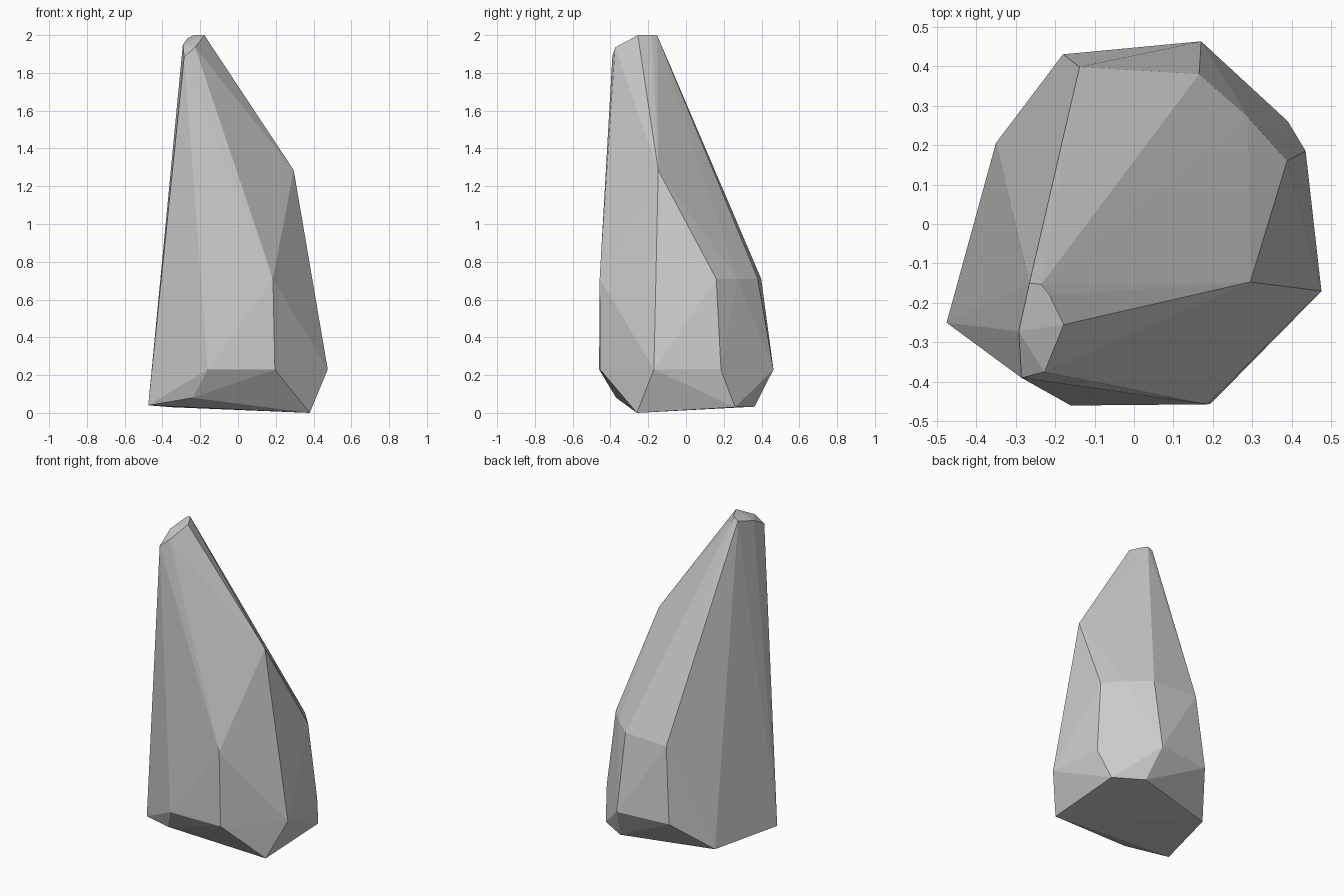
import bpy, bmesh

# Corner rings of the faceted standing stone, bottom to top
base = [(-0.475, -0.25, 0.04), (-0.24, -0.37, 0.08), (0.38, -0.26, 0.0),
        (0.39, 0.26, 0.03), (0.215, 0.363, 0.033), (-0.35, 0.205, 0.03)]
belt = [(x, y, 0.23) for x, y in [(-0.16, -0.46), (0.195, -0.455), (0.475, -0.17),
        (0.435, 0.185), (0.17, 0.463), (-0.18, 0.43)]]
waist = [(x, y, 0.71) for x, y in [(0.185, -0.457), (0.388, 0.16), (0.288, 0.272),
         (0.165, 0.38), (-0.138, 0.398)]]
shoulder = [(0.295, -0.147, 1.285)]
tip = [(-0.285, -0.39, 1.885), (-0.227, -0.375, 1.935), (-0.178, -0.255, 2.0),
       (-0.215, -0.18, 2.0), (-0.235, -0.153, 2.0), (-0.265, -0.15, 1.985),
       (-0.292, -0.272, 1.95)]

# Wrap the corners in a convex skin, flat shaded
bm = bmesh.new()
for p in base + belt + waist + shoulder + tip:
    bm.verts.new(p)
hull = bmesh.ops.convex_hull(bm, input=bm.verts[:])
bmesh.ops.delete(bm, geom=[v for v in bm.verts if not v.link_faces], context='VERTS')
bmesh.ops.recalc_face_normals(bm, faces=bm.faces[:])

mesh = bpy.data.meshes.new("standing_rock")
bm.to_mesh(mesh)
bm.free()
rock = bpy.data.objects.new("standing_rock", mesh)
bpy.context.collection.objects.link(rock)
